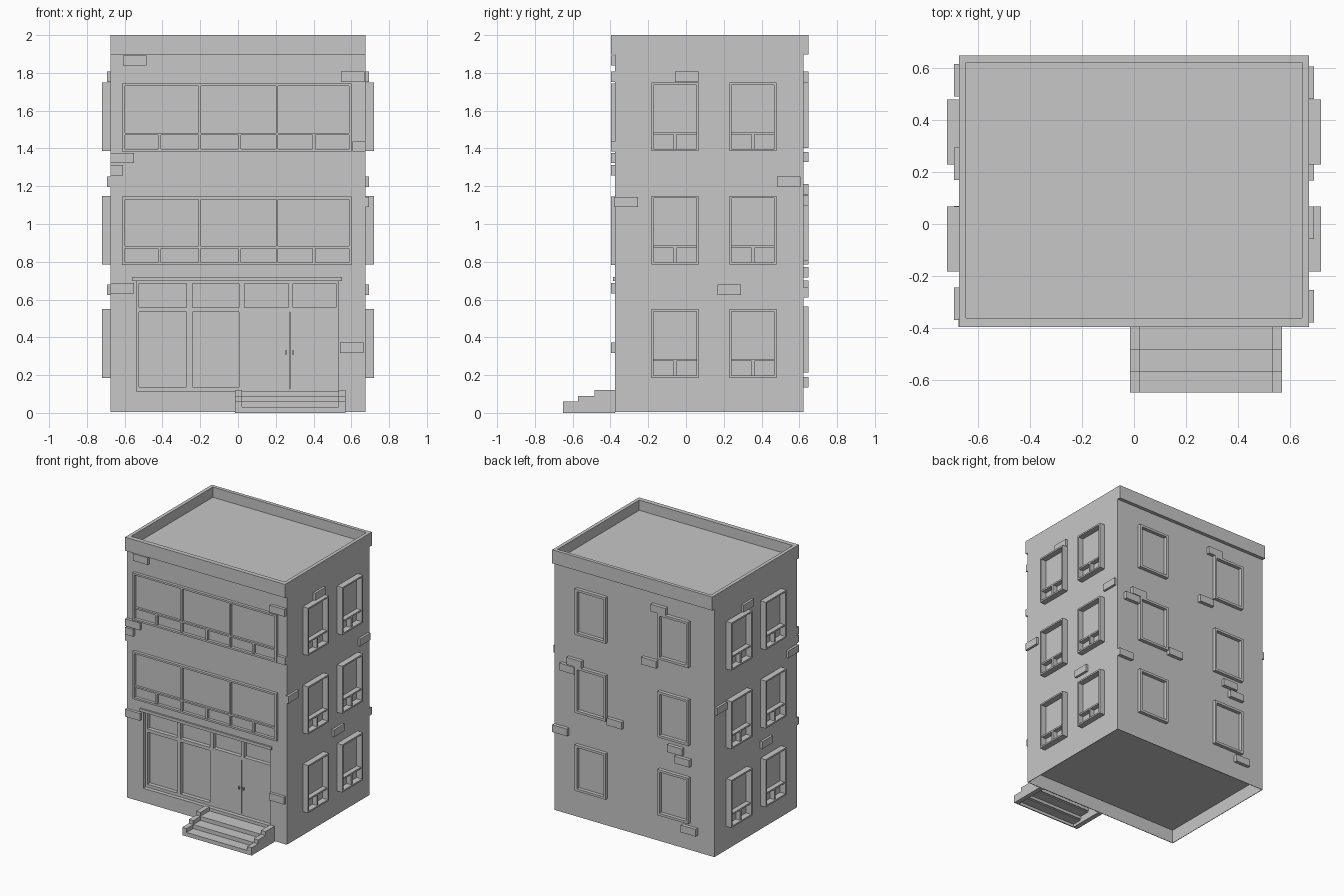
import bpy
import bmesh
from mathutils import Vector

cube = bpy.data.objects.get("Cube")
if cube:
    bpy.data.objects.remove(cube, do_unlink=True)

stone = bpy.data.materials.new("plain_grey")
stone.use_nodes = True
GREY = (0.57, 0.57, 0.57, 1)
stone.diffuse_color = GREY
stone.node_tree.nodes["Principled BSDF"].inputs["Base Color"].default_value = GREY

# Wall planes of the building
W, FRONT, BACK, BASE, TOP = 0.675, -0.375, 0.622, 0.006, 2.0


def add_box(bm, lo, hi):
    lo, hi = Vector(lo), Vector(hi)
    verts = bmesh.ops.create_cube(bm, size=1)["verts"]
    for v in verts:
        v.co = (lo + hi) / 2 + Vector(a * abs(b) for a, b in zip(v.co, hi - lo))


def make(name, boxes):
    """One object from a list of (low corner, high corner) boxes."""
    bm = bmesh.new()
    for lo, hi in boxes:
        add_box(bm, lo, hi)
    mesh = bpy.data.meshes.new(name)
    bm.to_mesh(mesh)
    bm.free()
    mesh.materials.append(stone)
    obj = bpy.data.objects.new(name, mesh)
    bpy.context.collection.objects.link(obj)
    return obj


def on_wall(side, u0, u1, z0, z1, d0, d1):
    """Box on a wall: u runs along the wall, d is the distance out of it."""
    if side in ("front", "back"):
        wall, s = (FRONT, -1) if side == "front" else (BACK, 1)
        y = sorted((wall + s * d0, wall + s * d1))
        return (u0, y[0], z0), (u1, y[1], z1)
    s = 1 if side == "right" else -1
    x = sorted((s * (W + d0), s * (W + d1)))
    return (x[0], u0, z0), (x[1], u1, z1)


def frame(side, u0, u1, z0, z1, t, d0, d1):
    """Four bars round an opening."""
    return [on_wall(side, u0, u0 + t, z0, z1, d0, d1),
            on_wall(side, u1 - t, u1, z0, z1, d0, d1),
            on_wall(side, u0 + t, u1 - t, z0, z0 + t, d0, d1),
            on_wall(side, u0 + t, u1 - t, z1 - t, z1, d0, d1)]


# Main walls above the ground floor, with a front opening for the shop
L, R, SILL, HEAD, DEPTH = -0.537, 0.533, 0.113, 0.698, 0.06
FLOOR, ROOF = 0.11, 1.922
inner = FRONT + DEPTH
make("walls", [
    ((-W, inner, FLOOR), (W, BACK, ROOF)),
    ((-W, FRONT, FLOOR), (L, inner, ROOF)),
    ((R, FRONT, FLOOR), (W, inner, ROOF)),
    ((L, FRONT, FLOOR), (R, inner, SILL)),
    ((L, FRONT, HEAD), (R, inner, ROOF)),
])

# Thin wall foot, open underneath
THIN = 0.004
make("wall_foot", [
    ((-W, FRONT, BASE), (W, FRONT + THIN, FLOOR)),
    ((-W, BACK - THIN, BASE), (W, BACK, FLOOR)),
    ((-W, FRONT + THIN, BASE), (-W + THIN, BACK - THIN, FLOOR)),
    ((W - THIN, FRONT + THIN, BASE), (W, BACK - THIN, FLOOR)),
])

# Parapet round the flat roof
LIP, EAVE = 0.027, 1.897
make("parapet", [
    ((-W, FRONT - 0.022, EAVE), (W, FRONT + 0.013, TOP)),
    ((-W, BACK, EAVE), (W, BACK + LIP, TOP)),
    ((-W, FRONT + 0.013, EAVE), (-W + LIP, BACK, TOP)),
    ((W - LIP, FRONT + 0.013, EAVE), (W, BACK, TOP)),
])

# Side windows: deep surround, transom and short mullion
for side in ("right", "left"):
    for floor in range(3):
        z0 = 0.186 + 0.6 * floor
        for u0 in (-0.183, 0.229):
            u1, mid = u0 + 0.25, u0 + 0.125
            parts = frame(side, u0, u1, z0, z0 + 0.363, 0.012, -0.01, 0.045)
            parts.append(on_wall(side, u0, u1, z0 + 0.088, z0 + 0.1, -0.01, 0.036))
            parts.append(on_wall(side, mid - 0.008, mid + 0.008, z0, z0 + 0.094, -0.01, 0.036))
            make(f"{side}_window_{floor + 1}", parts)

# Back windows: plain surrounds
for floor in range(3):
    z0 = 0.213 + 0.595 * floor
    for u0 in (-0.472, 0.225):
        make(f"back_window_{floor + 1}",
             frame("back", u0, u0 + 0.26, z0, z0 + 0.35, 0.018, -0.01, 0.027))

# Upper front window bands: three bays, each over two small panes
for floor, z0 in enumerate((0.783, 1.383)):
    parts = frame("front", -0.613, 0.602, z0, z0 + 0.362, 0.014, -0.01, 0.022)
    parts.append(on_wall("front", -0.605, 0.59, z0 + 0.088, z0 + 0.1, -0.01, 0.017))
    for x in (-0.203, 0.207):
        parts.append(on_wall("front", x - 0.006, x + 0.006, z0, z0 + 0.355, -0.01, 0.02))
    for x in (-0.416, 0.009, 0.402):
        parts.append(on_wall("front", x - 0.008, x + 0.008, z0, z0 + 0.094, -0.01, 0.017))
    make(f"front_window_band_{floor + 1}", parts)

# Shop window bars
back, face = -DEPTH - 0.005, -DEPTH + 0.03
parts = frame("front", L, R, SILL, HEAD, 0.014, back, face)
parts.append(on_wall("front", L, R, 0.533, 0.558, back, face))
parts.append(on_wall("front", L, 0.01, SILL, 0.136, back, face))
for x0, x1 in ((-0.272, -0.242), (0.005, 0.035)):
    parts.append(on_wall("front", x0, x1, SILL, HEAD, back, face))
parts.append(on_wall("front", 0.267, 0.292, 0.55, HEAD, back, face))
make("shop_window_frame", parts)

# Double door with handles
make("double_door", [on_wall("front", 0.035, 0.272, SILL, 0.535, back, face),
                     on_wall("front", 0.275, 0.52, SILL, 0.535, back, face)])
make("door_handles", [on_wall("front", x, x + 0.01, 0.31, 0.33, face - 0.004, face + 0.012)
                      for x in (0.25, 0.286)])

# Ledge over the shop
make("shop_ledge", [on_wall("front", -0.56, 0.55, HEAD, 0.72, -0.01, 0.012)])

# Front steps: hollow treads between two stepped cheeks
X0, X1, CHEEK = -0.015, 0.57, 0.037
edges = (-0.65, -0.571, -0.485, FRONT)
treads, cheeks = [], []
for i in range(3):
    y0, y1, z = edges[i], edges[i + 1], 0.03 * (i + 1)
    treads.append(((X0 + CHEEK, y0, z - 0.008), (X1 - CHEEK, y1, z)))
    treads.append(((X0 + CHEEK, y0, z - 0.03), (X1 - CHEEK, y0 + 0.008, z - 0.008)))
    for x in (X0, X1 - CHEEK):
        cheeks.append(((x, y0, 0), (x + CHEEK, y1, z + 0.03)))
make("step_treads", treads)
make("step_cheeks", cheeks)

# Loose bricks standing out of the walls: (start along wall, bottom)
BRICK, COURSE = 0.125, 0.055
right_bricks = [(-0.058, 1.753), (0.482, 1.197), (-0.38, 1.089), (0.167, 0.624)]
bricks = {
    "front": [(-0.61, 1.838), (0.545, 1.752), (-0.676, 1.322), (-0.676, 0.632), (0.54, 0.318)],
    "right": right_bricks,
    "left": [(0.237 - u - BRICK, z) for u, z in right_bricks],
    "back": [(-0.28, 1.752), (-0.2, 1.327), (0.43, 1.157), (0.49, 1.097), (0.09, 0.785),
             (0.55, 0.61), (-0.42, 0.717), (-0.48, 0.647), (-0.535, 0.135)],
}
reach = {"front": 0.022, "right": 0.018, "left": 0.018, "back": 0.027}
for side, places in bricks.items():
    out = reach[side]
    boxes = [on_wall(side, u, u + BRICK, z, z + COURSE, -0.01, out) for u, z in places]
    if side == "front":
        # Half bricks at the corners
        boxes += [on_wall(side, u, u + 0.068, z, z + COURSE, -0.01, out)
                  for u, z in ((0.607, 1.383), (-0.676, 1.258))]
    make(f"{side}_bricks", boxes)
